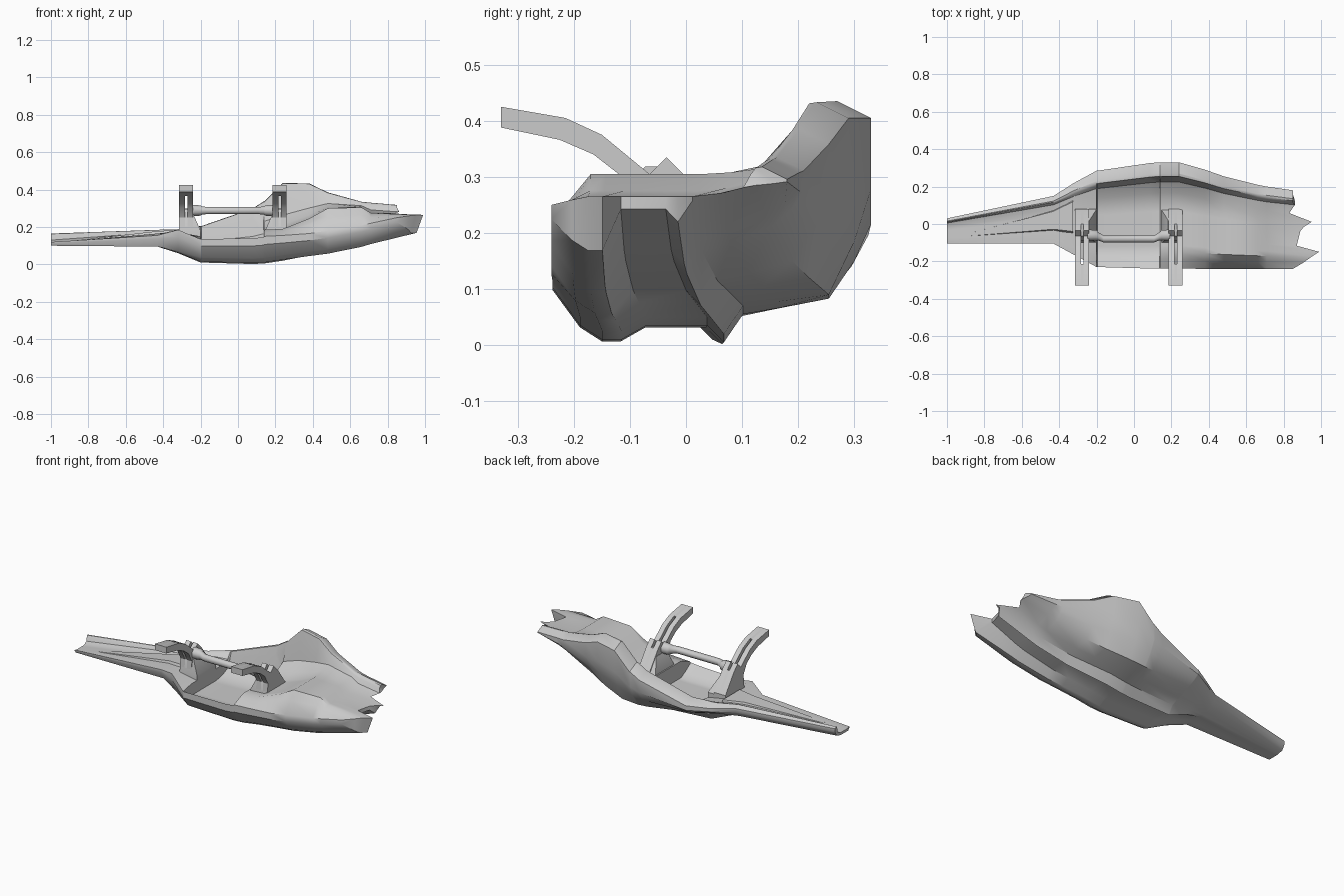
import bpy, bmesh, math

if "Cube" in bpy.data.objects:
    bpy.data.objects.remove(bpy.data.objects["Cube"], do_unlink=True)

grey = bpy.data.materials.new("plain grey")
grey.use_nodes = True
grey.diffuse_color = (0.6, 0.6, 0.6, 1)
grey.node_tree.nodes["Principled BSDF"].inputs["Base Color"].default_value = (0.6, 0.6, 0.6, 1)


def finish(bm, name, angle=30):
    bmesh.ops.recalc_face_normals(bm, faces=bm.faces)
    mesh = bpy.data.meshes.new(name)
    bm.to_mesh(mesh)
    bm.free()
    mesh.materials.append(grey)
    ob = bpy.data.objects.new(name, mesh)
    bpy.context.scene.collection.objects.link(ob)
    bpy.ops.object.select_all(action='DESELECT')
    ob.select_set(True)
    bpy.context.view_layer.objects.active = ob
    bpy.ops.object.shade_smooth_by_angle(angle=math.radians(angle))
    return ob


def loft(name, rings, angle=30):
    """Skin a list of equal rings; close both ends with strips between ring halves."""
    bm = bmesh.new()
    vs = [[bm.verts.new(p) for p in r] for r in rings]
    n = len(vs[0])
    for a, b in zip(vs, vs[1:]):
        for i in range(n):
            j = (i + 1) % n
            bm.faces.new((a[i], a[j], b[j], b[i]))
    for r in (vs[0], vs[-1]):
        for i in range(n // 2 - 1):
            bm.faces.new((r[i], r[i + 1], r[n - 2 - i], r[n - 1 - i]))
    return finish(bm, name, angle)


def plate(name, profile, x0, x1):
    """Extrude a side profile (y, z) from x0 to x1."""
    bm = bmesh.new()
    a = [bm.verts.new((x0, y, z)) for y, z in profile]
    b = [bm.verts.new((x1, y, z)) for y, z in profile]
    n = len(profile)
    bm.faces.new(a)
    bm.faces.new(b)
    for i in range(n):
        j = (i + 1) % n
        bm.faces.new((a[i], a[j], b[j], b[i]))
    return finish(bm, name)


# Hull stations: x, front y, front z, keel z, deck z, rear y, undercut z, rear rim z
STATIONS = [
    (-1.0, -.105, .12, .10, .115, .03, .11, .165),
    (-.43, -.105, .155, .095, .165, .15, .115, .185),
    (-.32, -.165, .185, .06, .172, .22, .12, .188),
    (-.2, -.23, .135, .01, .15, .285, .11, .205),
    (-.195, -.23, .135, .01, .085, .285, .11, .205),
    (.08, -.238, .14, .002, .085, .325, .085, .30),
    (.135, -.238, .145, .005, .09, .33, .083, .335),
    (.14, -.238, .15, .005, .185, .33, .083, .335),
    (.24, -.238, .155, .02, .19, .33, .09, .435),
    (.38, -.24, .165, .04, .245, .29, .12, .433),
    (.48, -.24, .18, .053, .30, .255, .15, .385),
    (.66, -.24, .21, .09, .305, .21, .21, .335),
    (.71, -.24, .22, .105, .275, .20, .23, .33),
    (.85, -.24, .25, .165, .265, .18, .285, .318),
]
# Fractions across the belly with height above the keel, and jagged end offsets
BELLY = [(.1, .03), (.18, .005), (.25, .005), (.34, .03), (.56, .03), (.62, 0), (.69, .05)]
JAGS = [0, .06, .10, .14, .02, .04, .06, .10, -.02, .01]


def hull_ring(st, last):
    x, fy, fz, kz, dz, ry, rl, rt = st
    s = (ry - fy) / .565
    groove = s * min(1, max(0, (x + .43) / .2))
    lift = max(0, x - .3) * .1
    wy = ry - .075 * s
    at = lambda t: fy + t * (wy - fy)
    jag = (JAGS if last else [0] * 10) + [0] * 3
    top_z = rt - .03 * s
    # underside: front wall, twin keels with a trough, undercut panel, flared rear wall
    under = [(fy, fz + .3 * (kz - fz))]
    under += [(at(t), kz + h * groove + (lift if t > .3 else 0)) for t, h in BELLY]
    panel_z = under[-1][1]
    under += [(at(.82), panel_z + .4 * (rl - panel_z)), (wy, rl),
              (ry - .03 * s, rl + .3 * (top_z - rl)),
              (ry, rl + .6 * (top_z - rl)), (ry, top_z)]
    # top side: front lip, deck, inner face of the rear wall, rim
    top = [(fy, fz), (at(.1), fz + .6 * (dz - fz))]
    top += [(at(t), dz) for t, h in BELLY[1:]]
    top += [(at(.82), dz + .1 * (rt - dz)), (wy - .03 * s, dz + .3 * (rt - dz)),
            (wy - .012 * s, dz + .75 * (rt - dz)),
            (wy, rt - .002), (wy + .015 * s, rt)]
    pts = [(x + j * (.75 if j > .09 else 1), y, z) for j, (y, z) in zip(jag, under)]
    pts += [(x + j, y, z) for j, (y, z) in reversed(list(zip(jag, top)))]
    return pts


loft("hull", [hull_ring(st, st is STATIONS[-1]) for st in STATIONS], 35)

# Raised slab widening along the narrow tail
loft("tail_slab", [[(x, y - w, z - .03), (x, y + w, z - .03), (x, y + w * .8, z), (x, y - w * .8, z)]
                   for x, y, z, w in ((-.87, -.055, .128, .01), (-.43, .02, .178, .06),
                                      (-.325, .04, .184, .10))])

# Curved arms, mirrored about the middle of the opening
MID = -.0275
ARM = [(-.33, .425), (-.215, .405), (-.15, .375), (-.065, .305), (-.035, .335), (0, .30),
       (.08, .19), (.08, .15), (-.1, .15), (-.09, .25), (-.12, .305), (-.165, .34),
       (-.225, .366), (-.33, .388)]
TIP = [(-.33, .425), (-.215, .405), (-.225, .366), (-.33, .388)]
CORE = [(-.065, .295), (0, .30), (.08, .19), (.08, .15), (-.1, .15), (-.09, .25)]
for side, name in ((-1, "right"), (1, "left")):
    X = lambda d: MID + side * d
    plate(name + "_arm_outer_cheek", ARM, X(.257), X(.2875))
    plate(name + "_arm_inner_cheek", ARM, X(.2125), X(.243))
    plate(name + "_arm_tip", TIP, X(.243), X(.257))
    plate(name + "_arm_core", CORE, X(.243), X(.257))
    # Flared foot under the arm
    loft(name + "_foot", [
        [(X(.28), -.10, .13), (X(.172), -.10, .13), (X(.172), .08, .13), (X(.28), .08, .13)],
        [(X(.28), -.10, .18), (X(.172), -.10, .18), (X(.172), .08, .18), (X(.28), .08, .18)],
        [(X(.28), -.08, .265), (X(.21), -.08, .265), (X(.21), .02, .265), (X(.28), .02, .265)]])

# Crossbar with thicker ends reaching into both arms, swept as an eight-sided tube
bar = []
for d, y, r in ((-.22, -.06, .033), (-.175, -.06, .03), (-.165, -.065, .024), (-.135, -.08, .02),
                (.135, -.08, .02), (.165, -.065, .024), (.175, -.06, .03), (.22, -.06, .033)):
    bar.append([(MID + d, y + r * math.cos((i + .5) * math.pi / 4),
                 .288 + r * math.sin((i + .5) * math.pi / 4)) for i in range(8)])
loft("crossbar", bar, 50)
